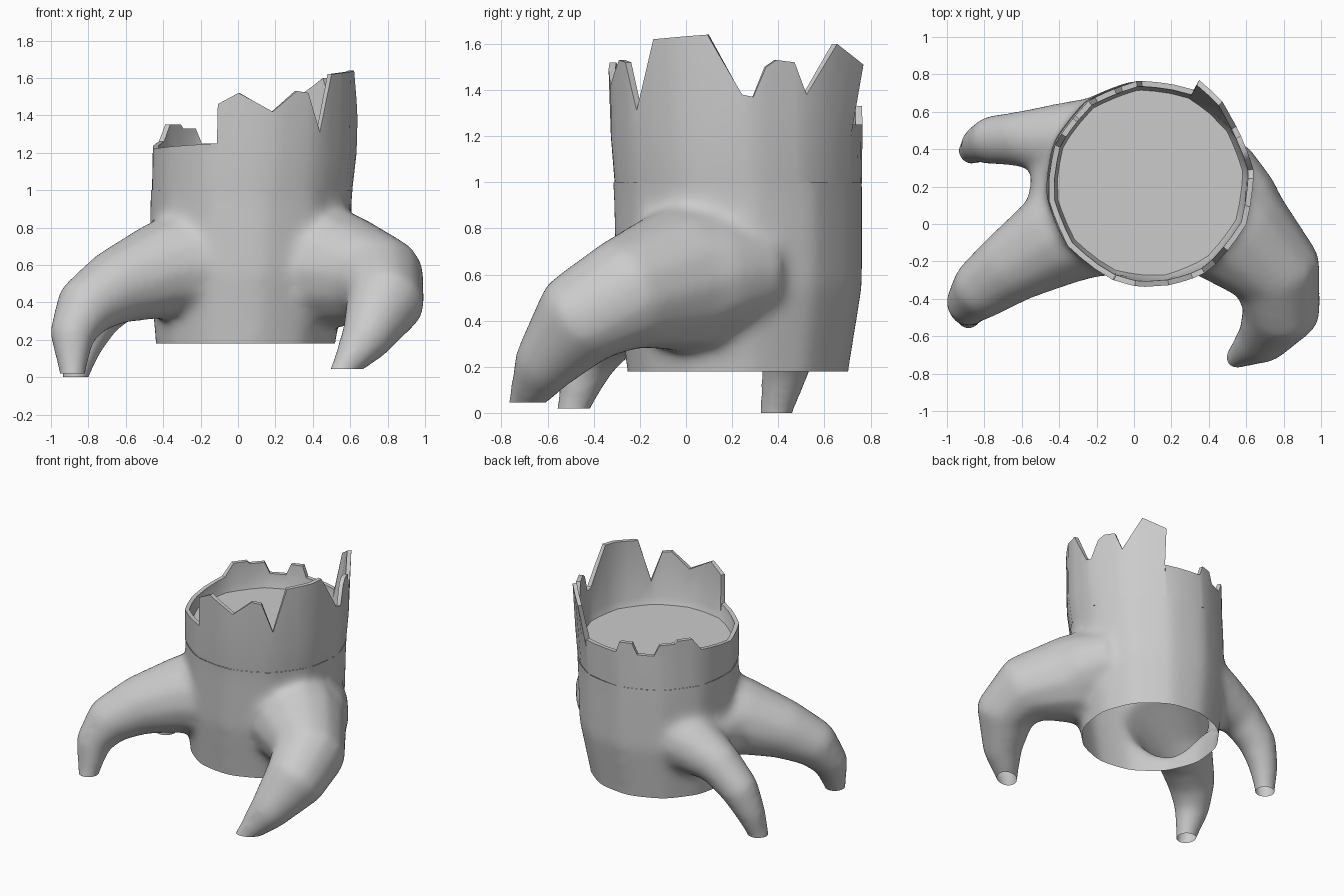
import bpy, bmesh
from math import sin, cos, radians
from mathutils import Vector

if "Cube" in bpy.data.objects:
    bpy.data.objects.remove(bpy.data.objects["Cube"])

# Trunk profile: z, centre x, centre y, radius
PROFILE = [(-0.2, 0.03, 0.22, 0.44), (0.18, 0.04, 0.225, 0.485), (0.55, 0.06, 0.23, 0.54),
           (0.95, 0.07, 0.225, 0.545), (1.25, 0.09, 0.215, 0.555), (1.7, 0.09, 0.215, 0.555)]
SEAM, FLOOR = 1.0, 1.15

# Broken rim: angle in degrees, height, outward lean of the tip
RIM = [(-111, 1.46, 0), (-99, 1.52, 0.01), (-80, 1.42, 0), (-66, 1.53, 0.01), (-59, 1.52, 0.01),
       (-51, 1.31, 0), (-41, 1.62, 0), (-13, 1.64, 0), (3, 1.38, 0), (8, 1.37, 0), (14, 1.50, 0),
       (19, 1.53, 0), (28, 1.52, 0), (34, 1.38, 0), (49, 1.60, 0.04), (65, 1.51, 0.06),
       (65.5, 1.25, 0), (95, 1.25, 0), (98, 1.33, 0), (107, 1.33, 0), (111, 1.25, 0),
       (123, 1.25, 0), (127, 1.33, 0), (138, 1.33, 0), (140, 1.35, 0), (151, 1.35, 0),
       (158, 1.26, 0), (190, 1.22, 0), (248.5, 1.25, 0)]

# Root paths: x, y, z, radius
ROOTS = [
    [(-0.12, 0.07, 0.62, 0.34), (-0.42, -0.08, 0.57, 0.265), (-0.66, -0.23, 0.48, 0.205),
     (-0.82, -0.35, 0.37, 0.17), (-0.89, -0.43, 0.22, 0.125), (-0.885, -0.49, 0.02, 0.075),
     (-0.885, -0.52, -0.15, 0.07)],
    [(-0.08, 0.40, 0.62, 0.31), (-0.38, 0.45, 0.56, 0.21), (-0.60, 0.455, 0.47, 0.155),
     (-0.76, 0.45, 0.32, 0.135), (-0.83, 0.425, 0.16, 0.105), (-0.87, 0.39, 0.0, 0.075),
     (-0.88, 0.38, -0.15, 0.07)],
    [(0.26, 0.16, 0.62, 0.37), (0.56, -0.05, 0.57, 0.315), (0.77, -0.27, 0.51, 0.25),
     (0.79, -0.47, 0.40, 0.215), (0.68, -0.62, 0.20, 0.14), (0.555, -0.71, 0.03, 0.07),
     (0.48, -0.77, -0.10, 0.06)],
]
FEET_Z = [0.02, 0.0, 0.045]
# Webs that swell the trunk between and above the roots
WEBS = [
    [(-0.40, -0.10, 0.58, 0.20), (-0.37, 0.20, 0.56, 0.19), (-0.37, 0.46, 0.56, 0.17)],
    [(0.42, 0.36, 0.62, 0.20), (0.50, 0.14, 0.60, 0.27), (0.58, -0.06, 0.56, 0.28)],
]


def trunk_point(angle, z, inset=0.0):
    """Point on the softly twelve-sided trunk."""
    for a, b in zip(PROFILE, PROFILE[1:]):
        if z <= b[0]:
            break
    t = (z - a[0]) / (b[0] - a[0])
    cx, cy, r = (a[i] + (b[i] - a[i]) * t for i in (1, 2, 3))
    facet = cos(radians(15)) / cos(radians((angle - 97) % 30 - 15))
    r = (r - inset) * facet ** 0.6
    return Vector((cx + r * cos(radians(angle)), cy + r * sin(radians(angle)), z))


def bridge(bm, low, high):
    n = len(low)
    for i in range(n):
        j = (i + 1) % n
        bm.faces.new((low[i], low[j], high[j], high[i]))


def finish(bm, name):
    mesh = bpy.data.meshes.new(name)
    bm.to_mesh(mesh)
    bm.free()
    obj = bpy.data.objects.new(name, mesh)
    bpy.context.collection.objects.link(obj)
    return obj


def activate(obj):
    bpy.ops.object.select_all(action='DESELECT')
    obj.select_set(True)
    bpy.context.view_layer.objects.active = obj


# Solid trunk core
bm = bmesh.new()
around = [97 + 5 * i for i in range(72)]
rings = [[bm.verts.new(trunk_point(a, z)) for a in around] for z in (-0.15, 0.18, 0.55, 0.95, 1.25)]
for low, high in zip(rings, rings[1:]):
    bridge(bm, low, high)
bm.faces.new(rings[0][::-1])
bm.faces.new(rings[-1])
body = finish(bm, "trunk_and_roots")

# Tapered root tubes and webs
parts = [body]
for path in ROOTS + WEBS:
    curve = bpy.data.curves.new("root", 'CURVE')
    curve.dimensions = '3D'
    curve.bevel_depth = 1.0
    curve.bevel_resolution = 4
    curve.use_fill_caps = True
    spline = curve.splines.new('POLY')
    spline.points.add(len(path) - 1)
    for p, (x, y, z, r) in zip(spline.points, path):
        p.co = (x, y, z, 1)
        p.radius = r
    root = bpy.data.objects.new("root", curve)
    bpy.context.collection.objects.link(root)
    activate(root)
    bpy.ops.object.convert(target='MESH')
    parts.append(bpy.context.view_layer.objects.active)

# Fuse trunk and roots into one softly blended skin
activate(body)
for part in parts:
    part.select_set(True)
bpy.ops.object.join()
remesh = body.modifiers.new("fuse", 'REMESH')
remesh.mode = 'VOXEL'
remesh.voxel_size = 0.02
smooth = body.modifiers.new("blend", 'SMOOTH')
smooth.factor = 0.5
smooth.iterations = 40
for name in ("fuse", "blend"):
    bpy.ops.object.modifier_apply(modifier=name)


def cut_below(bm, x, y, radius, z):
    """Open the skin at height z around one spot."""
    def near(f):
        c = f.calc_center_median()
        return (c.x - x) ** 2 + (c.y - y) ** 2 < radius ** 2 and c.z < z + 0.1
    faces = [f for f in bm.faces if near(f)]
    geom = set(faces)
    for f in faces:
        geom.update(f.edges)
        geom.update(f.verts)
    bmesh.ops.bisect_plane(bm, geom=list(geom), plane_co=(0, 0, z), plane_no=(0, 0, 1))
    gone = [f for f in bm.faces if near(f) and f.calc_center_median().z < z]
    bmesh.ops.delete(bm, geom=gone, context='FACES')


# Open trunk bottom and feet, trim the top where the rim begins
bm = bmesh.new()
bm.from_mesh(body.data)
cut_below(bm, 0.04, 0.225, 0.57, 0.18)
for path, z in zip(ROOTS, FEET_Z):
    cut_below(bm, path[5][0], path[5][1], 0.25, z)
bmesh.ops.bisect_plane(bm, geom=bm.verts[:] + bm.edges[:] + bm.faces[:],
                       plane_co=(0, 0, SEAM), plane_no=(0, 0, 1), clear_outer=True)
bm.to_mesh(body.data)
bm.free()

# Jagged rim with thin wall and sunken floor; extra columns keep the wall round
cols = list(RIM)
for a in range(-113, 247, 10):
    if all(abs(a - k[0]) > 3 for k in RIM):
        for (a0, z0, l0), (a1, z1, l1) in zip(RIM, RIM[1:]):
            if a0 < a < a1:
                t = (a - a0) / (a1 - a0)
                cols.append((a, z0 + (z1 - z0) * t, l0 + (l1 - l0) * t))
cols.sort()
bm = bmesh.new()
rows = []
for height, inset in ((SEAM, 0.003), (1.2, 0), (None, 0), (None, 0.03), (1.2, 0.035), (FLOOR, 0.05)):
    rows.append([bm.verts.new(trunk_point(a, height or z, inset - (0 if height else lean)))
                 for a, z, lean in cols])
for low, high in zip(rows, rows[1:]):
    bridge(bm, low, high)
bm.faces.new(rows[-1])
rim = finish(bm, "broken_rim_and_floor")

for obj in (body, rim):
    activate(obj)
    bpy.ops.object.shade_smooth_by_angle(angle=radians(40))
